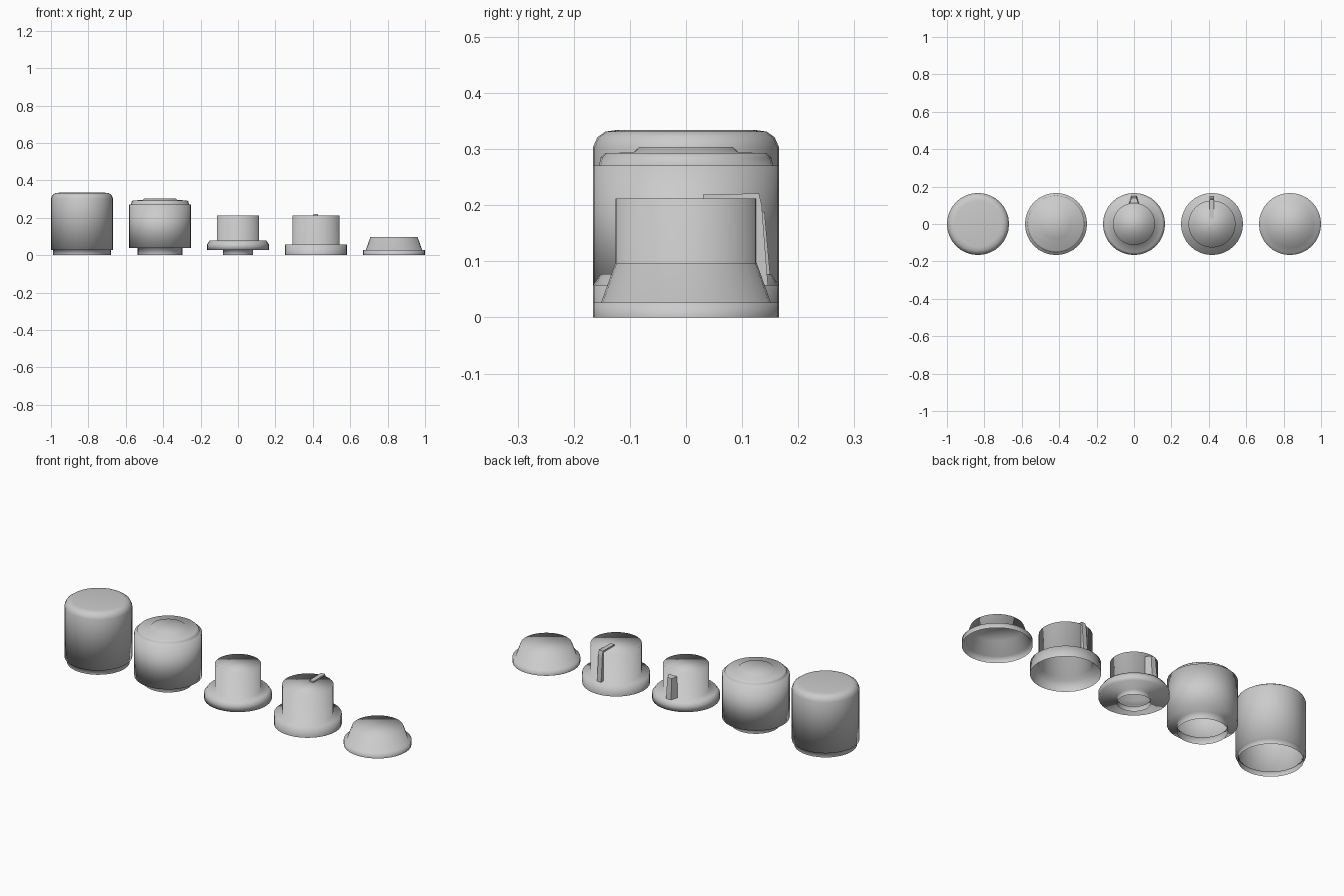
import bpy, bmesh, math

if "Cube" in bpy.data.objects:
    bpy.data.objects.remove(bpy.data.objects["Cube"])

SEGMENTS = 32


def finish(name, bm, smooth, x):
    mesh = bpy.data.meshes.new(name)
    bm.to_mesh(mesh)
    bm.free()
    for p in mesh.polygons:
        p.use_smooth = smooth
    obj = bpy.data.objects.new(name, mesh)
    obj.location.x = x
    bpy.context.collection.objects.link(obj)
    return obj


def knob(name, x, profile):
    """Open-bottomed shell: rings from (radius, z) pairs, closed by a flat cap."""
    bm = bmesh.new()
    rings = []
    for r, z in profile:
        rings.append([bm.verts.new((r * math.cos(a), r * math.sin(a), z))
                      for a in (2 * math.pi * i / SEGMENTS for i in range(SEGMENTS))])
    for low, high in zip(rings, rings[1:]):
        for i in range(SEGMENTS):
            j = (i + 1) % SEGMENTS
            bm.faces.new((low[i], low[j], high[j], high[i]))
    bm.faces.new(rings[-1])
    return finish(name, bm, True, x)


def solid(name, x, side_a, side_b):
    """Closed solid between two matching outlines."""
    bm = bmesh.new()
    a = [bm.verts.new(p) for p in side_a]
    b = [bm.verts.new(p) for p in side_b]
    bm.faces.new(a)
    bm.faces.new(b[::-1])
    n = len(a)
    for i in range(n):
        j = (i + 1) % n
        bm.faces.new((a[j], a[i], b[i], b[j]))
    bmesh.ops.recalc_face_normals(bm, faces=bm.faces)
    return finish(name, bm, False, x)


R = 0.166
X = [-0.834, -0.417, 0.0, 0.417, 0.834]

# Tall plain knob with rounded top
knob("tall_knob", X[0], [
    (0.154, 0), (0.154, 0.028), (R, 0.028), (R, 0.303),
    (0.158, 0.321), (0.144, 0.331), (0.124, 0.334)])

# Stepped knob with raised centre disc
knob("stepped_knob", X[1], [
    (0.12, 0), (0.12, 0.038), (R, 0.038), (R, 0.271), (0.155, 0.271),
    (0.152, 0.285), (0.144, 0.293), (0.094, 0.294), (0.083, 0.304)])

# Flanged knob on a narrow collar
knob("flanged_knob", X[2], [
    (0.08, 0), (0.08, 0.027), (R, 0.027), (R, 0.057),
    (0.152, 0.077), (0.113, 0.077), (0.113, 0.212)])

# Tapered wedge pointer on the back of the flanged knob
solid("wedge_pointer", X[2],
      [(-0.028, 0.105, 0.075), (0.028, 0.105, 0.075),
       (0.015, 0.15, 0.075), (-0.015, 0.15, 0.075)],
      [(-0.026, 0.105, 0.192), (0.026, 0.105, 0.192),
       (0.013, 0.14, 0.188), (-0.013, 0.14, 0.188)])

# Skirted knob
knob("skirted_knob", X[3], [
    (R, 0), (R, 0.058), (0.126, 0.058), (0.126, 0.212)])

# Bent pointer running over the top and down the back
bent = [(0.03, 0.208), (0.03, 0.219), (0.13, 0.221), (0.135, 0.2),
        (0.146, 0.058), (0.122, 0.058), (0.122, 0.208)]
solid("line_pointer", X[3],
      [(-0.012, y, z) for y, z in bent], [(0.012, y, z) for y, z in bent])

# Low cap with sloped sides
knob("low_cap", X[4], [
    (R, 0), (R, 0.027), (0.151, 0.027), (0.126, 0.097)])
